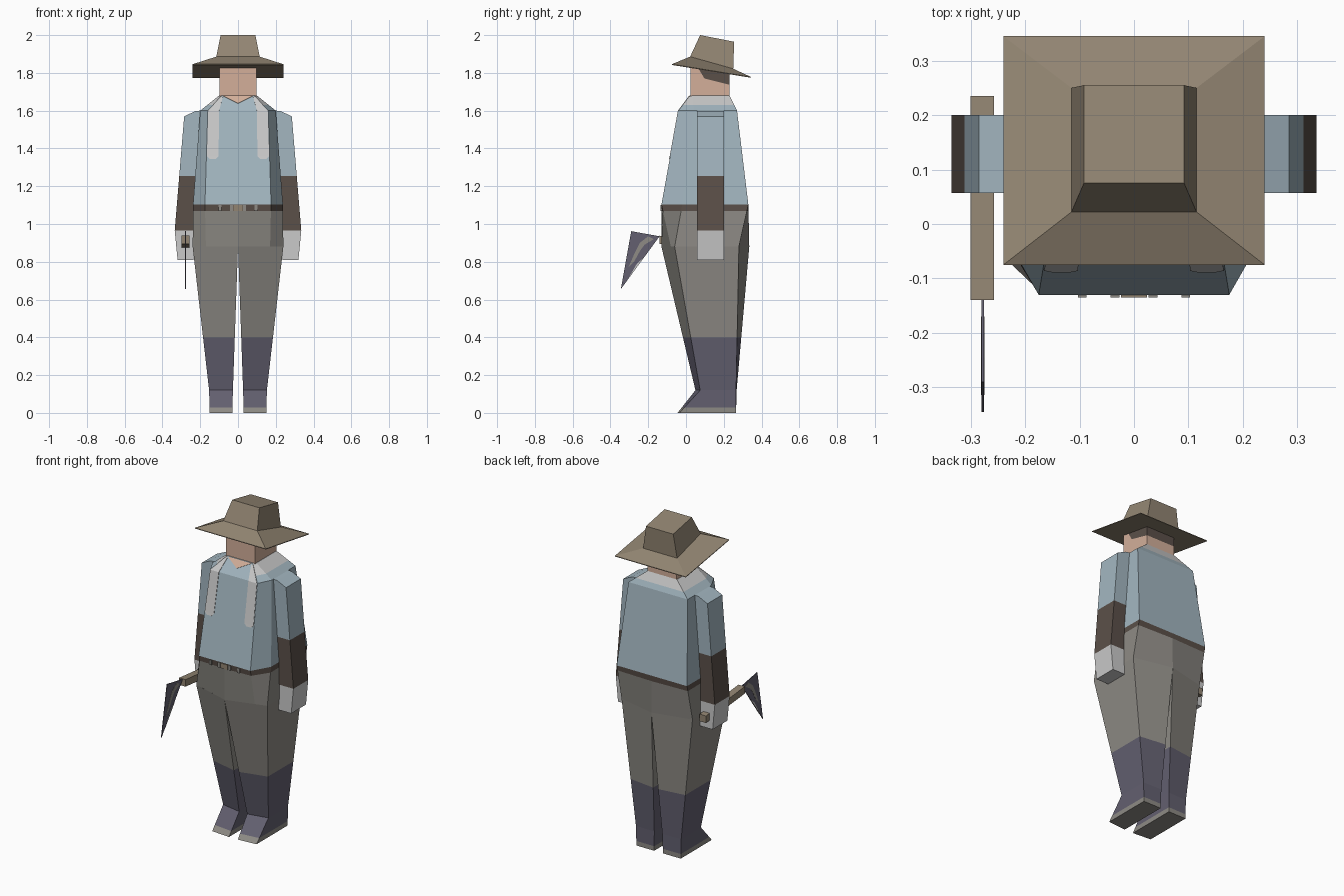
import bpy
import bmesh
from mathutils import Vector

cube = bpy.data.objects.get("Cube")
if cube:
    bpy.data.objects.remove(cube, do_unlink=True)


def make_material(name, rgb):
    lin = [((c / 255 + 0.055) / 1.055) ** 2.4 for c in rgb] + [1.0]
    m = bpy.data.materials.new(name)
    m.use_nodes = True
    m.diffuse_color = lin
    m.node_tree.nodes["Principled BSDF"].inputs["Base Color"].default_value = lin
    return m


SHIRT = make_material("pale_blue_cloth", (163, 182, 192))
TROUSER = make_material("grey_cloth", (142, 139, 133))
BOOT = make_material("slate_purple", (99, 96, 112))
BROWN = make_material("dark_brown", (91, 80, 73))
SKIN = make_material("skin", (211, 175, 154))
LIGHT = make_material("light_grey", (202, 202, 202))
FELT = make_material("tan_felt", (146, 133, 114))


def finish(name, bm, mats, rule=None, cuts=()):
    """Cut along planes, colour faces by a rule on their centre, make the object."""
    for co, no in cuts:
        bmesh.ops.bisect_plane(bm, geom=bm.verts[:] + bm.edges[:] + bm.faces[:],
                               plane_co=co, plane_no=no)
    bmesh.ops.recalc_face_normals(bm, faces=bm.faces[:])
    if rule:
        for f in bm.faces:
            f.material_index = rule(f.calc_center_median(), f.normal)
    me = bpy.data.meshes.new(name)
    bm.to_mesh(me)
    bm.free()
    for m in mats:
        me.materials.append(m)
    ob = bpy.data.objects.new(name, me)
    bpy.context.collection.objects.link(ob)
    return ob


def loft(rings):
    bm = bmesh.new()
    loops = [[bm.verts.new(p) for p in ring] for ring in rings]
    n = len(loops[0])
    for a, b in zip(loops, loops[1:]):
        for i in range(n):
            j = (i + 1) % n
            bm.faces.new((a[i], a[j], b[j], b[i]))
    bm.faces.new(loops[0])
    bm.faces.new(loops[-1])
    return bm


def sheet(points):
    bm = bmesh.new()
    bm.faces.new([bm.verts.new(p) for p in points])
    return bm


def levels(*heights):
    return [((0, 0, z), (0, 0, 1)) for z in heights]


def rect(x0, x1, front, back, z):
    """Rectangle whose front and back edges may be at different heights."""
    zf, zb = z if isinstance(z, tuple) else (z, z)
    return [(x0, front, zf), (x1, front, zf), (x1, back, zb), (x0, back, zb)]


# Torso: mirrored half sections from hips to collar
def section(z, front, corner, side_f, side_b, back):
    half = [(0, front), corner, side_f, side_b, (0, back)]
    full = half + [(-x, y) for x, y in half[3:0:-1]]
    return [(x, y, z) for x, y in full]


def torso_colour(c, n):
    if c.z < 1.07:
        return 0
    if c.z < 1.103:
        return 1
    if c.z > 1.63 and n.y > -0.5:
        return 3
    return 2


finish("torso", loft([
    section(0.88, -0.13, (0.17, -0.08), (0.24, -0.06), (0.24, 0.28), 0.335),
    section(1.103, -0.13, (0.175, -0.13), (0.238, -0.02), (0.238, 0.33), 0.33),
    section(1.6, -0.04, (0.16, -0.04), (0.2, 0.04), (0.2, 0.27), 0.27),
    section(1.68, 0.02, (0.085, 0.02), (0.1, 0.035), (0.1, 0.23), 0.23)]),
    [TROUSER, BROWN, SHIRT, LIGHT], torso_colour, levels(1.07, 1.63))

# Shirt front: light straps and open collar
GAP = 0.003
for side, s in (("left", 1), ("right", -1)):
    bm = bmesh.new()
    rows = [(1.345, 0.118, 0.15, -0.086), (1.36, 0.103, 0.165, -0.083),
            (1.6, 0.1, 0.158, -0.04), (1.675, 0.08, 0.093, 0.016)]
    verts = [[bm.verts.new((s * x, y - GAP, z)) for x in (a, b)] for z, a, b, y in rows]
    for p, q in zip(verts, verts[1:]):
        bm.faces.new((p[0], p[1], q[1], q[0]) if s > 0 else (p[1], p[0], q[0], q[1]))
    ob = finish(side + "_strap", bm, [LIGHT])
    ob.modifiers.new("thickness", "SOLIDIFY").thickness = 0.003
ob = finish("open_collar", sheet([(-0.08, 0.016, 1.679), (0, -0.014, 1.639),
                                  (0.08, 0.016, 1.679)]), [SKIN])
ob.modifiers.new("thickness", "SOLIDIFY").thickness = 0.003

# Belt loops and buckle
for name, x, w, m in [("buckle", 0, 0.024, FELT)] + [
        ("belt_loop", s * x, 0.008, TROUSER) for s in (1, -1) for x in (0.035, 0.095)]:
    finish(name, loft([rect(x - w, x + w, -0.135, -0.128, 1.07),
                       rect(x - w, x + w, -0.135, -0.128, 1.1)]), [m])

for side, s in (("left", 1), ("right", -1)):
    # Leg, boot and sole in one tapering form
    def leg_ring(z, xi, xo, yi, yo, bo, bi):
        return [(s * xi, yi, z), (s * xo, yo, z), (s * xo, bo, z), (s * xi, bi, z)]

    finish(side + "_leg", loft([
        leg_ring(0.88, 0, 0.24, -0.13, -0.06, 0.28, 0.335),
        leg_ring(0.12, 0.027, 0.153, 0.05, 0.075, 0.265, 0.268),
        leg_ring(0, 0.03, 0.15, -0.045, -0.035, 0.265, 0.265)]),
        [TROUSER, BOOT],
        lambda c, n: 1 if 0.028 < c.z < 0.4 else 0, levels(0.028, 0.4))

    # Arm: side profile pushed through its depth
    profile = [(0.2, 1.6), (0.225, 1.598), (0.285, 1.57), (0.335, 0.965),
               (0.32, 0.81), (0.235, 0.81), (0.235, 0.965)]
    finish(side + "_arm", loft([[(s * x, y, z) for x, z in profile] for y in (0.057, 0.2)]),
           [LIGHT, BROWN, SHIRT],
           lambda c, n: 0 if c.z < 0.96 else 1 if c.z < 1.255 else 2,
           levels(0.965, 1.255))

# Head with hair behind
finish("head", loft([rect(-0.098, 0.098, 0.025, 0.23, 1.66),
                     rect(-0.098, 0.098, 0.025, 0.23, (1.86, 1.81))]),
       [SKIN, BROWN],
       lambda c, n: 1 if c.y > 0.1 and c.z > 1.745 and n.z < 0.5 else 0,
       [((0, 0.08, 1.8), (0, 1, 0.6)), ((0, 0.2, 1.745), (0, 0.25, 1))])

# Hat: tilted brim and crown
brim_base = rect(-0.115, 0.115, 0.022, 0.25, (1.886, 1.822))
finish("hat_brim", loft([rect(-0.24, 0.24, -0.075, 0.345, (1.842, 1.774)),
                         rect(-0.24, 0.24, -0.075, 0.345, (1.846, 1.778)),
                         brim_base]), [FELT])
finish("hat_crown", loft([brim_base,
                          rect(-0.092, 0.092, 0.075, 0.255, (2.0, 1.965))]), [FELT])

# Hand tool: handle through the right fist, thin blade in front
finish("tool_handle", loft([
    [(x, y, z + h) for x, h in ((-0.3, 0), (-0.257, 0), (-0.257, 0.043), (-0.3, 0.043))]
    for y, z in ((-0.14, 0.895), (0.235, 0.858))]), [FELT])


def plate(name, pts, mat, half):
    finish(name, loft([[(-0.278 + d, y, z) for y, z in pts] for d in (-half, half)]), [mat])


tip, heel, neck = Vector((-0.345, 0.655)), Vector((-0.29, 0.962)), Vector((-0.14, 0.935))
plate("tool_blade", [tip, heel, neck], BOOT, 0.002)
# Worn edge: curved light band and bright inner corner
outer = [(-0.2, 0.935), (-0.245, 0.9), (-0.27, 0.85), (-0.305, 0.77)]
inner = [(-0.275, 0.8), (-0.245, 0.855), (-0.22, 0.89), (-0.17, 0.92)]
plate("blade_band", outer + inner, TROUSER, 0.003)
plate("blade_edge", [tip.lerp(neck, 0.15), tip.lerp(neck, 0.6), (-0.26, 0.79)], LIGHT, 0.0035)
